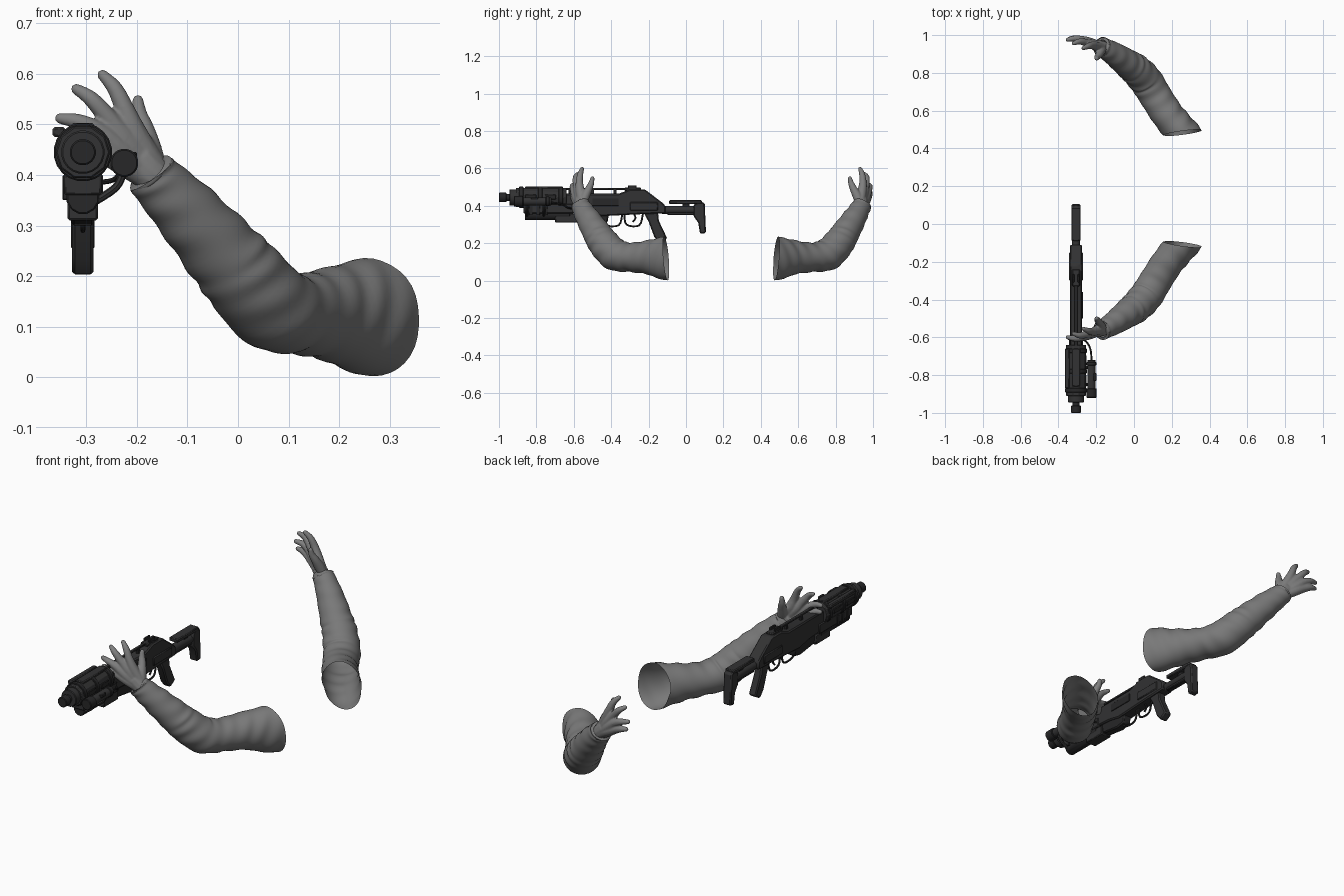
import bpy, bmesh, math
from mathutils import Vector, Matrix

cube = bpy.data.objects.get("Cube")
if cube:
    bpy.data.objects.remove(cube)

GUN_X = -.307      # centre plane of the rifle
MIRROR_Y = .188    # plane between the two arms


def material(name, rgb):
    mat = bpy.data.materials.new(name)
    mat.use_nodes = True
    mat.diffuse_color = (*rgb, 1)
    shader = next(n for n in mat.node_tree.nodes if n.type == 'BSDF_PRINCIPLED')
    shader.inputs["Base Color"].default_value = (*rgb, 1)
    return mat


cloth = material("grey cloth", (.19, .19, .19))
skin = material("grey skin", (.21, .21, .21))
gunmetal = material("gunmetal", (.032, .032, .033))
trim = material("dark trim", (.02, .02, .021))


def finish(name, bm, mat, bevel=0, angle=35):
    bmesh.ops.recalc_face_normals(bm, faces=bm.faces)
    mesh = bpy.data.meshes.new(name)
    bm.to_mesh(mesh)
    bm.free()
    mesh.materials.append(mat)
    obj = bpy.data.objects.new(name, mesh)
    bpy.context.collection.objects.link(obj)
    bpy.ops.object.select_all(action='DESELECT')
    obj.select_set(True)
    bpy.context.view_layer.objects.active = obj
    bpy.ops.object.shade_smooth_by_angle(angle=math.radians(angle))
    if bevel:
        mod = obj.modifiers.new("bevel", 'BEVEL')
        mod.width = bevel
        mod.segments = 1
        mod.limit_method = 'ANGLE'
    return obj


def loft(bm, sections, seg=12, steps=5, fold=0, caps=True, ref=(0, 0, 1)):
    """Smooth tube through sections of (x, y, z, side radius, upright radius)."""
    pts = [Vector(s) for s in sections]
    ext = [pts[0]] + pts + [pts[-1]]
    path = []
    for i in range(len(pts) - 1):
        a, b, c, d = ext[i:i + 4]
        for k in range(steps):
            t = k / steps
            path.append((b * 2 + (c - a) * t + (a * 2 - b * 5 + c * 4 - d) * t * t
                         + (b * 3 - a - c * 3 + d) * t * t * t) * .5)
    path.append(pts[-1])
    rings = []
    for i, p in enumerate(path):
        ahead, behind = path[min(i + 1, len(path) - 1)], path[max(i - 1, 0)]
        tangent = (Vector(ahead[:3]) - Vector(behind[:3])).normalized()
        side = tangent.cross(Vector(ref)).normalized()
        up = side.cross(tangent)
        ring = []
        for j in range(seg):
            ang = math.tau * j / seg
            wave = math.sin(i * 1.1 + 3 * math.sin(ang)) * (.6 + .4 * math.sin(2 * ang + i * .2))
            r = 1 + fold * wave
            offset = side * (math.cos(ang) * p[3] * r) + up * (math.sin(ang) * p[4] * r)
            ring.append(bm.verts.new(Vector(p[:3]) + offset))
        rings.append(ring)
    for lower, upper in zip(rings, rings[1:]):
        for j in range(seg):
            n = (j + 1) % seg
            bm.faces.new((lower[j], lower[n], upper[n], upper[j]))
    if caps:
        bm.faces.new(rings[0])
        bm.faces.new(rings[-1])


def mirrored(obj):
    # Put the origin on the mirror plane and add the opposite arm
    obj.data.transform(Matrix.Translation((0, -MIRROR_Y, 0)))
    obj.location.y = MIRROR_Y
    mod = obj.modifiers.new("other_arm", 'MIRROR')
    mod.use_axis = (False, True, False)
    mod.use_mirror_merge = False


# Jacket sleeves: a creased tube with an oblique open end
bm = bmesh.new()
loft(bm, [(.33, -.02, .12, .088, .12), (.255, -.11, .12, .088, .117),
          (.18, -.2, .125, .086, .092), (.115, -.3, .125, .086, .078),
          (.065, -.38, .14, .088, .086), (.01, -.44, .2, .083, .083),
          (-.03, -.47, .245, .077, .077), (-.1, -.52, .325, .064, .066),
          (-.16, -.557, .388, .052, .054), (-.172, -.563, .402, .05, .051),
          (-.177, -.567, .408, .036, .036)], seg=36, steps=8, fold=.035, caps=False)
bmesh.ops.bisect_plane(bm, geom=bm.verts[:] + bm.edges[:] + bm.faces[:],
                       plane_co=(.26, -.107, .12), plane_no=(.14, 1, .09), clear_outer=True)
mirrored(finish("jacket_sleeves", bm, cloth, angle=80))

# Hands: wrist, thumb and four fingers fused into one skin
bm = bmesh.new()
loft(bm, [(-.13, -.535, .36, .036, .036), (-.165, -.557, .395, .036, .038),
          (-.2, -.567, .43, .03, .042)])
thickness = (.022, .025, .02, .016, .011)
digits = {
    "index": [(-.158, -.555, .41), (-.2, -.565, .475), (-.222, -.57, .525),
              (-.243, -.565, .57), (-.268, -.555, .598)],
    "middle": [(-.16, -.557, .4), (-.22, -.575, .465), (-.255, -.585, .51),
               (-.29, -.59, .55), (-.32, -.58, .57)],
    "ring": [(-.165, -.56, .39), (-.23, -.585, .445), (-.275, -.6, .485),
             (-.315, -.606, .505), (-.352, -.6, .512)],
    "little": [(-.17, -.56, .385), (-.23, -.585, .425), (-.28, -.6, .453),
               (-.315, -.607, .468), (-.345, -.605, .474)],
    "thumb": [(-.16, -.555, .405), (-.175, -.54, .45), (-.185, -.52, .49),
              (-.195, -.507, .52), (-.198, -.5, .548)],
}
for joints in digits.values():
    loft(bm, [(*p, r, r) for p, r in zip(joints, thickness)])
    bmesh.ops.create_icosphere(bm, subdivisions=2, radius=thickness[-1],
                               matrix=Matrix.Translation(joints[-1]))
hands = finish("hands", bm, skin)
remesh = hands.modifiers.new("fuse", 'REMESH')
remesh.mode = 'VOXEL'
remesh.voxel_size = .004
remesh.use_smooth_shade = True
soften = hands.modifiers.new("soften", 'SMOOTH')
soften.iterations = 4
mirrored(hands)


def box(name, x, width, y0, y1, z0, z1, mat=gunmetal, bevel=.004):
    bm = bmesh.new()
    place = Matrix.Translation((GUN_X + x, (y0 + y1) / 2, (z0 + z1) / 2))
    bmesh.ops.create_cube(bm, size=1, matrix=place @ Matrix.Diagonal((width, y1 - y0, z1 - z0, 1)))
    return finish(name, bm, mat, bevel)


def barrel(name, x, z, y0, y1, radius, mat=gunmetal, sides=20):
    bm = bmesh.new()
    place = Matrix.Translation((GUN_X + x, (y0 + y1) / 2, z)) @ Matrix.Rotation(math.pi / 2, 4, 'X')
    bmesh.ops.create_cone(bm, cap_ends=True, segments=sides, radius1=radius, radius2=radius,
                          depth=y1 - y0, matrix=place @ Matrix.Rotation(math.pi / sides, 4, 'Z'))
    return finish(name, bm, mat, .003)


def slab(name, profile, width, mat=gunmetal, bevel=.006):
    """Side outline of (y, z) points given thickness across x."""
    bm = bmesh.new()
    face = bm.faces.new([bm.verts.new((GUN_X - width / 2, y, z)) for y, z in profile])
    out = bmesh.ops.extrude_face_region(bm, geom=[face])
    moved = [v for v in out["geom"] if isinstance(v, bmesh.types.BMVert)]
    bmesh.ops.translate(bm, verts=moved, vec=(width, 0, 0))
    return finish(name, bm, mat, bevel)


def wire(name, points, radius, ref=(0, 0, 1), mat=gunmetal):
    bm = bmesh.new()
    loft(bm, [(GUN_X + x, y, z, radius, radius) for x, y, z in points], seg=8, steps=4, ref=ref)
    return finish(name, bm, mat)


# Muzzle and round front housing
barrel("muzzle", 0, .445, -1, -.96, .026, trim)
barrel("muzzle_neck", 0, .445, -.97, -.92, .019, trim)
barrel("muzzle_collar", 0, .445, -.945, -.9, .043)
barrel("front_housing", 0, .445, -.91, -.64, .054, sides=10)
for y in (-.88, -.78, -.67):
    barrel("housing_band", 0, .445, y - .012, y + .012, .058, trim)
for side in (-1, 1):
    for y in (-.83, -.725):
        box("housing_vent", side * .052, .008, y - .03, y + .03, .435, .46, trim, .002)
box("upper_side_rail", -.047, .025, -.87, -.66, .475, .495)
box("top_cover", 0, .045, -.86, -.66, .485, .503)

# Fore-end below the housing
box("lower_handguard", 0, .075, -.87, -.6, .36, .41)
barrel("lower_tube", 0, .355, -.86, -.62, .033, trim, 12)
box("foregrip_block", 0, .06, -.7, -.58, .31, .36)
for y in (-.83, -.79, -.75):
    box("handguard_rib", 0, .08, y - .01, y + .01, .35, .4, trim, .002)

# Receiver, magazine, top rail and sights
slab("receiver", [(-.66, .37), (-.66, .465), (-.36, .465), (-.3, .488), (-.22, .488), (-.13, .42),
                  (-.11, .4), (-.11, .36), (-.25, .355), (-.45, .345), (-.52, .36)], .064)
slab("magazine", [(-.59, .37), (-.41, .37), (-.42, .31), (-.47, .3), (-.58, .315)], .046, trim)
box("rear_receiver_cover", 0, .074, -.3, -.15, .375, .42)
box("side_port", .033, .006, -.5, -.36, .4, .44, trim, .001)
box("top_rail", 0, .016, -.66, -.31, .486, .496, bevel=.002)
for y in (-.62, -.5, -.38):
    box("rail_post", 0, .014, y - .008, y + .008, .46, .49, trim, .001)
box("rear_sight_base", 0, .04, -.33, -.24, .48, .497)
for side in (-1, 1):
    box("rear_sight_ear", side * .014, .01, -.31, -.265, .49, .51, trim, .002)

# Trigger guards, trigger and pistol grip
for start, end in ((-.45, -.34), (-.33, -.23)):
    wire("trigger_guard", [(0, start, .36), (0, start + .012, .3), (0, end - .02, .296),
                           (0, end, .36)], .005, ref=(1, 0, 0))
wire("trigger", [(0, -.28, .36), (0, -.27, .335), (0, -.285, .315)], .005, ref=(1, 0, 0), mat=trim)
slab("pistol_grip", [(-.23, .37), (-.15, .37), (-.145, .32), (-.1, .225), (-.14, .2),
                     (-.17, .235), (-.2, .315)], .042)

# Shoulder stock
barrel("stock_tube", 0, .378, -.13, .06, .021)
box("stock_lower_bar", 0, .03, -.1, .06, .35, .375, trim)
box("cheek_rest", 0, .05, -.09, .085, .41, .43)
box("cheek_post", 0, .02, -.02, .02, .38, .415, trim)
slab("butt_plate", [(.04, .405), (.07, .425), (.1, .415), (.107, .255), (.075, .25),
                    (.065, .31), (.04, .345)], .046)

# Side lamp on its bracket
barrel("lamp_body", .082, .424, -.9, -.72, .022)
barrel("lamp_head", .082, .424, -.92, -.87, .028, trim)
barrel("lamp_cap", .082, .424, -.75, -.73, .026, trim)
box("lamp_switch", .1, .015, -.83, -.79, .43, .445, trim, .002)
for y in (-.85, -.76):
    wire("lamp_bracket", [(.08, y, .405), (.065, y, .375), (.02, y, .345)], .008, ref=(0, 1, 0))
wire("lamp_cable", [(.082, -.73, .42), (.078, -.67, .41), (.06, -.63, .39), (.025, -.6, .385)],
     .005, mat=trim)
